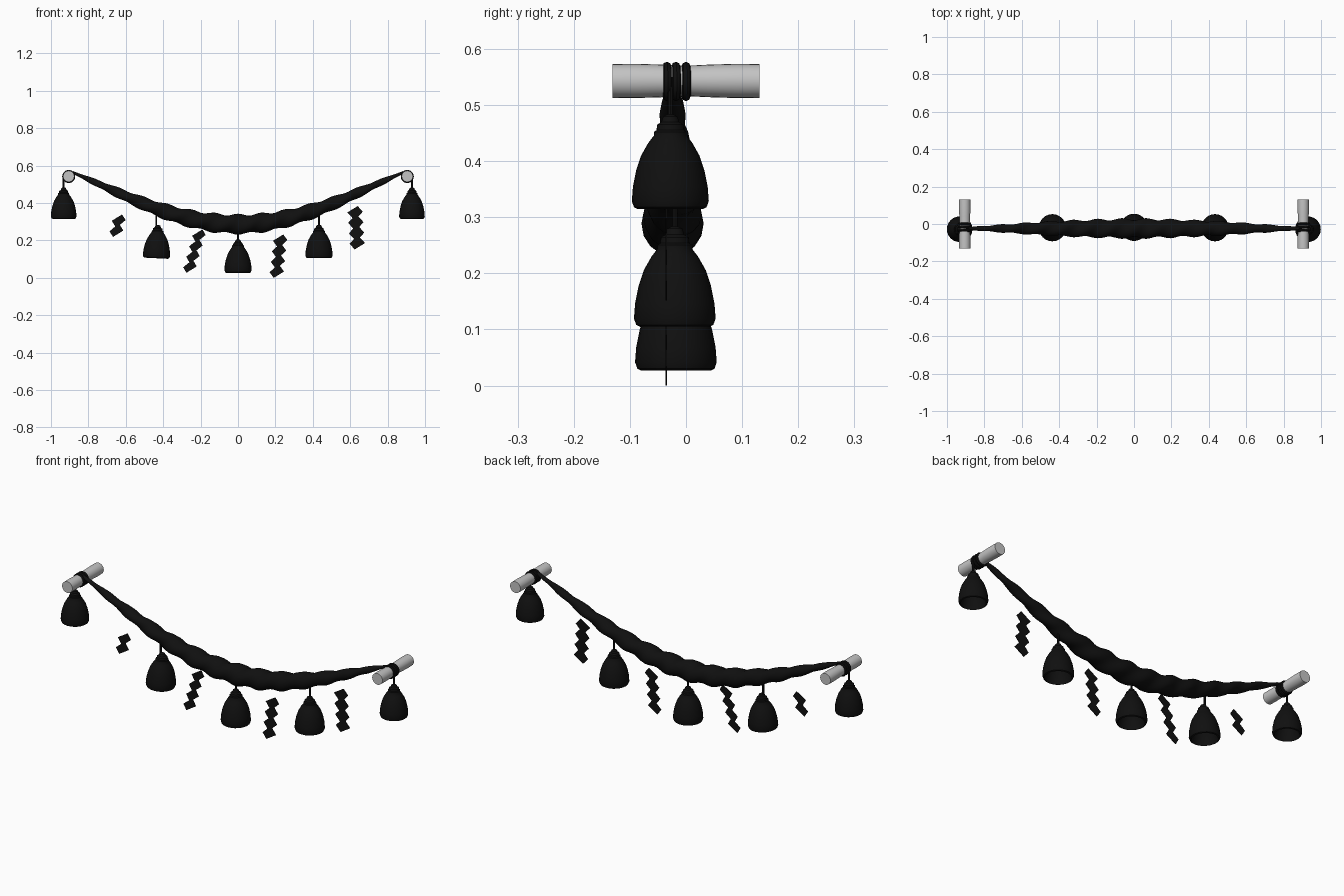
import bpy, bmesh, math
from mathutils import Vector

if "Cube" in bpy.data.objects:
    bpy.data.objects.remove(bpy.data.objects["Cube"])


def material(name, value):
    m = bpy.data.materials.new(name)
    m.use_nodes = True
    m.diffuse_color = (value, value, value, 1)
    m.node_tree.nodes["Principled BSDF"].inputs["Base Color"].default_value = (value, value, value, 1)
    return m


BLACK = material("black", 0.005)
GREY = material("light grey", 0.55)


def finish(bm, name, mat, smooth=True):
    bmesh.ops.recalc_face_normals(bm, faces=bm.faces)
    mesh = bpy.data.meshes.new(name)
    bm.to_mesh(mesh)
    bm.free()
    mesh.materials.append(mat)
    obj = bpy.data.objects.new(name, mesh)
    bpy.context.collection.objects.link(obj)
    if smooth:
        bpy.ops.object.select_all(action='DESELECT')
        obj.select_set(True)
        bpy.context.view_layer.objects.active = obj
        bpy.ops.object.shade_smooth_by_angle(angle=math.radians(40))
    return obj


def loft(rings, name, mat):
    """Skin a list of point rings and cap both ends."""
    bm = bmesh.new()
    loops = [[bm.verts.new(p) for p in ring] for ring in rings]
    n = len(loops[0])
    for a, b in zip(loops, loops[1:]):
        for i in range(n):
            j = (i + 1) % n
            bm.faces.new((a[i], a[j], b[j], b[i]))
    bm.faces.new(loops[0])
    bm.faces.new(loops[-1])
    return finish(bm, name, mat)


def turned(profile, name, mat, sides=24):
    """Turn (radius, height) pairs around z."""
    angles = [math.tau * i / sides for i in range(sides)]
    return loft([[(r * math.cos(a), r * math.sin(a), h) for a in angles]
                 for r, h in profile], name, mat)


def garland_height(x):
    t = abs(x) / 0.88
    return 0.287 + 0.365 * t ** 2 - 0.09 * t ** 4


# Twisted hanging garland, thick in the middle and thin at the ends
rings = []
steps, sides = 110, 16
for i in range(steps + 1):
    x = -0.885 + 1.77 * i / steps
    t = abs(x) / 0.885
    radius = 0.007 + 0.043 * (1 - t ** 1.7)
    slope = (garland_height(x + 0.01) - garland_height(x - 0.01)) / 0.02
    up = Vector((-slope, 0, 1)).normalized()
    twist = math.pi * x / 0.13
    ring = []
    for k in range(sides):
        a = math.tau * k / sides
        r = radius * (1 + 0.12 * math.cos(2 * (a - twist)))
        centre = Vector((x, -0.024, garland_height(x)))
        ring.append(centre + up * r * math.cos(a) + Vector((0, r * math.sin(a), 0)))
    rings.append(ring)
loft(rings, "garland", BLACK)

# Bells, hollow underneath, each on a short string
BELL = [(0.03, 0.09), (0.05, 0.05), (0.058, 0.008), (0.060, 0), (0.066, 0.003),
        (0.070, 0.014), (0.068, 0.04), (0.062, 0.07), (0.053, 0.097), (0.040, 0.12),
        (0.030, 0.133), (0.030, 0.14), (0.025, 0.143), (0.024, 0.153),
        (0.016, 0.158), (0.013, 0.168), (0.005, 0.172)]


def bell(name, x, y, z, size, string_top, tilt=0):
    body = turned([(r * size, h * size) for r, h in BELL], name + "_bell", BLACK)
    body.location = (x, y, z)
    body.rotation_euler.y = tilt
    low = 0.165 * size
    string = turned([(0.005, low), (0.005, string_top - z)], name + "_string", BLACK, 8)
    string.location = (x, y, z)


bell("right_end", -0.932, -0.028, 0.315, 0.98, 0.55)
bell("left_end", 0.930, -0.028, 0.315, 0.98, 0.55)
bell("right_inner", -0.437, -0.02, 0.105, 1.04, 0.34, 0.05)
bell("left_inner", 0.433, -0.02, 0.105, 1.04, 0.34)
bell("middle", 0, -0.018, 0.027, 1.04, 0.27)


# Flat zigzag streamers
def streamer(name, x, z, count, drift):
    edge = [Vector((x, z))]
    for i in range(count):
        step = (0.025, -0.03) if i % 2 == 0 else (-0.025, -0.026)
        edge.append(edge[-1] + Vector(step) + Vector((drift, 0)))
    bm = bmesh.new()
    across = Vector((0.055, 0.034))
    pairs = [[bm.verts.new((p.x, -0.035, p.y)) for p in (e, e + across)] for e in edge]
    for a, b in zip(pairs, pairs[1:]):
        bm.faces.new((a[0], a[1], b[1], b[0]))
    obj = finish(bm, name, BLACK, False)
    solid = obj.modifiers.new("thickness", 'SOLIDIFY')
    solid.thickness = 0.003
    solid.offset = 0


streamer("short_streamer", -0.675, 0.305, 3, -0.006)
streamer("right_streamer", -0.245, 0.225, 7, -0.008)
streamer("middle_streamer", 0.187, 0.198, 7, -0.003)
streamer("left_streamer", 0.585, 0.35, 7, 0.002)

# Pegs with rope coils, one at each end
for side, label in ((-1, "right"), (1, "left")):
    peg = turned([(0.030, -0.131), (0.0305, -0.09), (0.029, -0.04), (0.027, 0),
                  (0.029, 0.04), (0.0305, 0.09), (0.030, 0.131)], label + "_peg", GREY)
    peg.rotation_euler.x = math.pi / 2
    peg.location = (side * 0.905, 0, 0.543)
    for n, y in enumerate((-0.034, -0.018, 0.0)):
        bpy.ops.mesh.primitive_torus_add(
            major_radius=0.027, minor_radius=0.008, major_segments=24, minor_segments=8,
            location=(side * 0.905, y, 0.542), rotation=(math.pi / 2, 0, 0.05 * side))
        coil = bpy.context.object
        coil.name = f"{label}_coil_{n + 1}"
        coil.data.materials.append(BLACK)
        bpy.ops.object.shade_smooth_by_angle(angle=math.radians(40))
